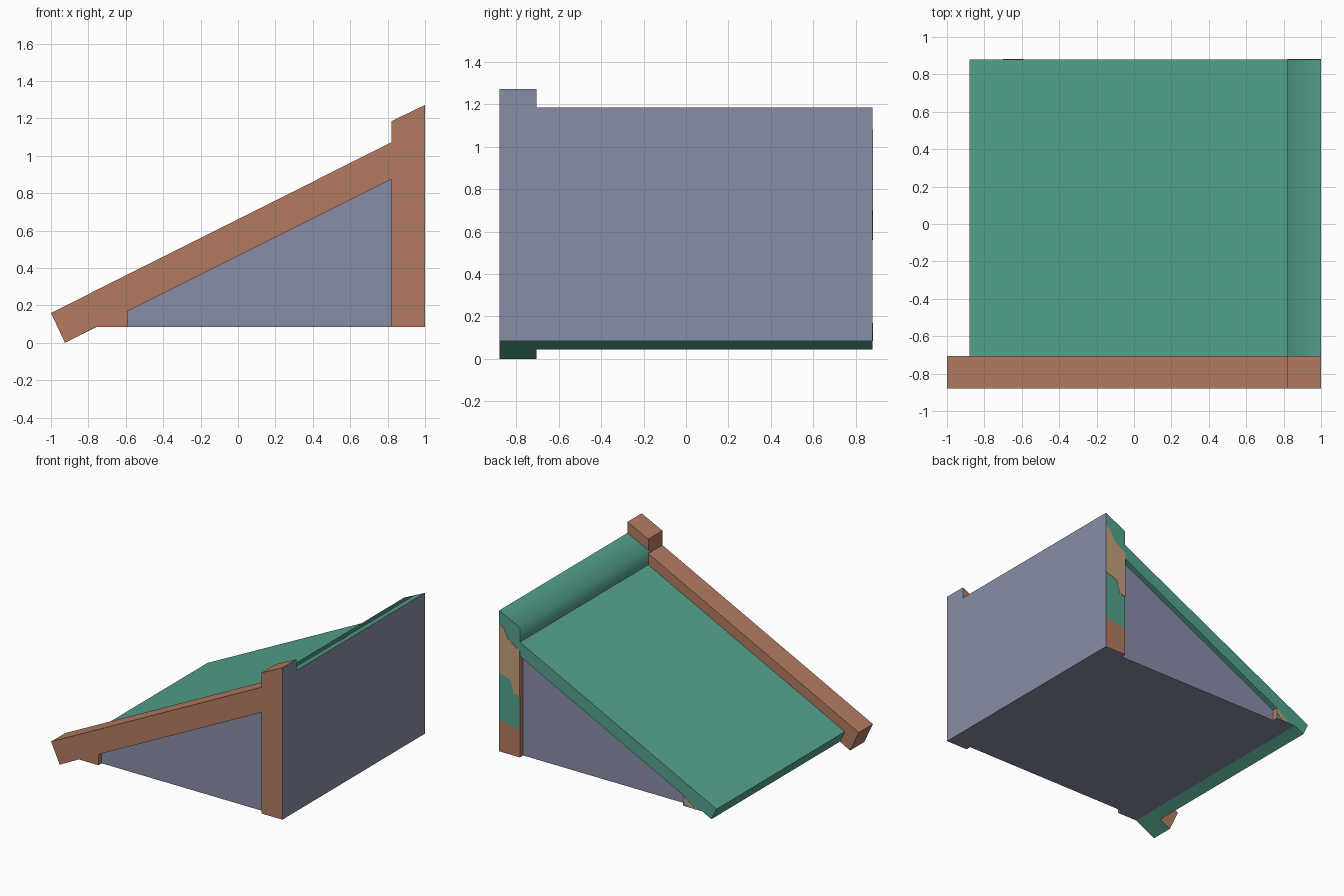
import bpy, bmesh

if "Cube" in bpy.data.objects:
    bpy.data.objects.remove(bpy.data.objects["Cube"])


def make_material(name, rgb):
    lin = [((c / 255 + 0.055) / 1.055) ** 2.4 for c in rgb]
    m = bpy.data.materials.new(name)
    m.diffuse_color = (*lin, 1)
    m.use_nodes = True
    m.node_tree.nodes["Principled BSDF"].inputs["Base Color"].default_value = m.diffuse_color
    return m


BROWN, GREEN, BLUE, TAN = range(4)
MATS = [make_material("brown wood", (180, 123, 97)),
        make_material("green roofing", (84, 163, 142)),
        make_material("blue grey wall", (137, 141, 167)),
        make_material("worn tan", (196, 160, 125))]

FLOOR = 0.085   # underside of the walls
POST = 0.82     # inner side of the tall posts


def prism(name, outline, y0, y1, color, rule=None):
    """Extrude an x/z outline along y; rule(normal, centre) may recolour a face."""
    bm = bmesh.new()
    a = [bm.verts.new((x, y0, z)) for x, z in outline]
    b = [bm.verts.new((x, y1, z)) for x, z in outline]
    bm.faces.new(a)
    bm.faces.new(b[::-1])
    n = len(a)
    for i in range(n):
        j = (i + 1) % n
        bm.faces.new((a[i], b[i], b[j], a[j]))
    bmesh.ops.recalc_face_normals(bm, faces=bm.faces)
    for f in bm.faces:
        f.material_index = color
        # outer wall and level undersides share the wall colour
        if f.normal.x > 0.95 and f.calc_center_median().x > 0.99 or f.normal.z < -0.95:
            f.material_index = BLUE
        if rule:
            new = rule(f.normal, f.calc_center_median())
            if new is not None:
                f.material_index = new
    me = bpy.data.meshes.new(name)
    bm.to_mesh(me)
    bm.free()
    for m in MATS:
        me.materials.append(m)
    ob = bpy.data.objects.new(name, me)
    bpy.context.collection.objects.link(ob)
    return ob


# Solid wall core, recessed behind the frames
prism("wall_core", [(-0.76, FLOOR), (1, FLOOR), (1, 1.0), (POST, 0.875)],
      -0.84, 0.84, BLUE)

# Front frame: rake board, tail, jamb and tall post in one profile
prism("front_frame",
      [(-1, 0.16), (-0.925, 0), (-0.76, FLOOR), (-0.59, FLOOR), (-0.59, 0.17),
       (POST, 0.875), (POST, FLOOR), (1, FLOOR), (1, 1.272), (POST, 1.185), (POST, 1.072)],
      -0.88, -0.705, BROWN,
      lambda n, c: GREEN if c.x < -0.78 and n.x > 0.1 and n.z < -0.1 else None)

# Roof slab with the raised ridge
roof = prism("roof",
             [(-0.88, 0.135), (-0.836, 0.045), (POST, 0.875), (1, 0.875),
              (1, 1.185), (POST, 1.10), (POST, 0.985)],
             -0.705, 0.88, GREEN)
# soft shading rolls the ridge top into its inner side
for p in roof.data.polygons:
    p.use_smooth = p.center.x > 0.8 and p.normal.x < -0.2 and abs(p.normal.y) < 0.1

# Back post: green above a brown foot
prism("back_post", [(POST, 0.30), (1, 0.33), (1, 0.88), (POST, 0.88)], 0.84, 0.88, GREEN,
      lambda n, c: BROWN if n.x < -0.9 else None)
prism("back_post_foot", [(POST, FLOOR), (1, FLOOR), (1, 0.33), (POST, 0.30)],
      0.84, 0.88, BROWN)
prism("back_post_worn_patch",
      [(1, 1.08), (0.96, 1.06), (0.92, 0.98), (POST, 0.92), (POST, 0.56),
       (0.87, 0.57), (0.90, 0.67), (1, 0.70)],
      0.879, 0.882, TAN)

# Back jamb under the low end of the roof
prism("back_jamb", [(-0.76, FLOOR), (-0.59, FLOOR), (-0.59, 0.17)], 0.84, 0.88, GREEN,
      lambda n, c: BROWN if n.x > 0.9 else None)
prism("back_jamb_worn_patch", [(-0.70, FLOOR), (-0.65, FLOOR), (-0.59, 0.13), (-0.59, 0.168)],
      0.879, 0.882, TAN)
